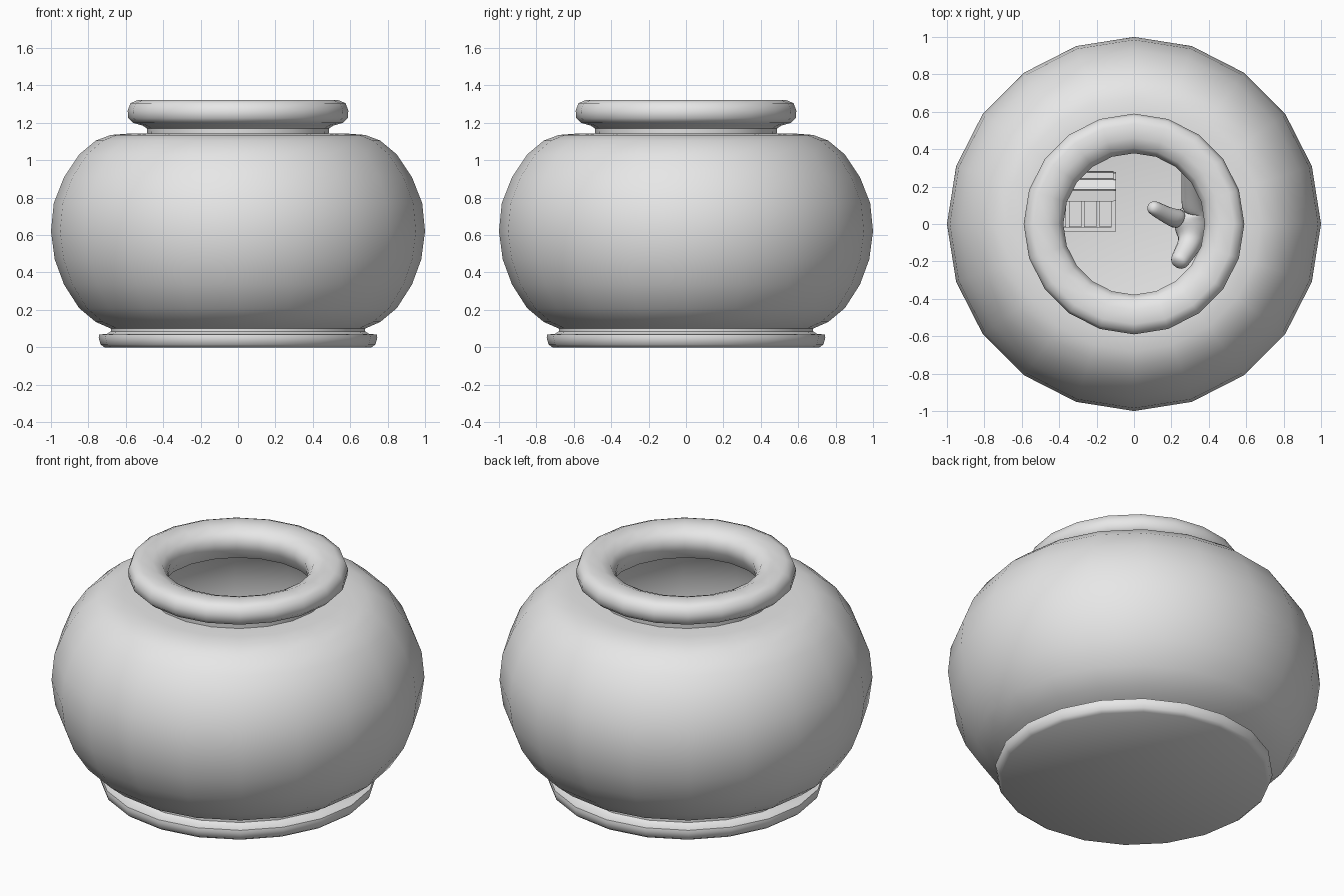
import bpy, bmesh, math
from mathutils import Matrix, Vector

cube = bpy.data.objects.get("Cube")
if cube:
    bpy.data.objects.remove(cube, do_unlink=True)

grey = bpy.data.materials.new("plain grey")
grey.use_nodes = True
grey.diffuse_color = (0.8, 0.8, 0.8, 1)
grey.node_tree.nodes["Principled BSDF"].inputs["Base Color"].default_value = (0.8, 0.8, 0.8, 1)


def make_object(name, bm, angle=None):
    mesh = bpy.data.meshes.new(name)
    bmesh.ops.recalc_face_normals(bm, faces=bm.faces)
    bm.to_mesh(mesh)
    bm.free()
    mesh.materials.append(grey)
    obj = bpy.data.objects.new(name, mesh)
    bpy.context.collection.objects.link(obj)
    if angle:
        bpy.ops.object.select_all(action="DESELECT")
        obj.select_set(True)
        bpy.context.view_layer.objects.active = obj
        bpy.ops.object.shade_smooth_by_angle(angle=math.radians(angle))
    return obj


def lathe(name, profile, sides=20, angle=50):
    bm = bmesh.new()
    verts = [bm.verts.new((r, 0, z)) for r, z in profile]
    edges = [bm.edges.new(pair) for pair in zip(verts, verts[1:])]
    bmesh.ops.spin(bm, geom=verts + edges, axis=(0, 0, 1), cent=(0, 0, 0),
                   angle=math.tau, steps=sides, use_duplicate=False)
    bmesh.ops.remove_doubles(bm, verts=bm.verts, dist=0.0005)
    return make_object(name, bm, angle)


def add_box(bm, centre, size, turn=Matrix()):
    bmesh.ops.create_cube(bm, size=1, matrix=turn @ Matrix.Translation(centre)
                          @ Matrix.Diagonal((*size, 1)))


# Bowl: foot, double-walled belly and rolled rim in one turned profile
foot = [(0, 0), (0.715, 0), (0.735, 0.015), (0.745, 0.05), (0.742, 0.068),
        (0.70, 0.072), (0.68, 0.085)]
belly = [(0.68, 0.10), (0.76, 0.135), (0.85, 0.21), (0.93, 0.335), (0.98, 0.47),
         (1.0, 0.62), (0.985, 0.77), (0.93, 0.91), (0.85, 1.03), (0.76, 1.105),
         (0.68, 1.135), (0.59, 1.142)]
rim = [(0.485, 1.142), (0.487, 1.17), (0.51, 1.185), (0.56, 1.20), (0.587, 1.225),
       (0.59, 1.265), (0.575, 1.305), (0.535, 1.322), (0.46, 1.318), (0.405, 1.295),
       (0.378, 1.25), (0.385, 1.20), (0.42, 1.14)]
inside = [(r * 0.97, 0.62 + (z - 0.62) * 0.97) for r, z in reversed(belly)]
lathe("bowl", foot + belly + rim + inside + [(0, inside[-1][1])])

# Treasure chest: open box with planks and a tilted barrel lid
floor = 0.115
left, right, front, back, height = -0.52, -0.11, -0.03, 0.2, 0.24
mid_x, mid_y = (left + right) / 2, (front + back) / 2
width, depth = right - left, back - front
bm = bmesh.new()
add_box(bm, (mid_x, mid_y, floor + 0.04), (width, depth, 0.08))
for y in (front, back):
    add_box(bm, (mid_x, y, floor + height / 2), (width + 0.02, 0.025, height))
for x in (left, right):
    add_box(bm, (x, mid_y, floor + height / 2), (0.025, depth, height))
for i in range(5):
    x = left + width * (i + 0.5) / 5
    add_box(bm, (x, mid_y, floor + 0.085), (width / 5 - 0.015, depth - 0.03, 0.015))
make_object("chest_box", bm)

bm = bmesh.new()
hinge = Matrix.Translation((0, back, floor + height)) @ Matrix.Rotation(math.radians(-70), 4, "X")
planks = 6
radius = depth / 2
for i in range(planks):
    a = math.pi * (i + 0.5) / planks
    turn = (hinge @ Matrix.Translation((mid_x, -radius, 0))
            @ Matrix.Rotation(a, 4, "X"))
    add_box(bm, (0, radius * 0.95, 0), (width, 0.022, radius * 0.52), turn)
for x in (left, right):
    for i in range(planks):
        a = math.pi * (i + 0.5) / planks
        turn = hinge @ Matrix.Translation((x, -radius, 0)) @ Matrix.Rotation(a, 4, "X")
        add_box(bm, (0, radius / 2, 0), (0.025, radius, radius * 0.5), turn)
make_object("chest_lid", bm)

# Coral: branching skeleton thickened by a skin
bm = bmesh.new()
sizes = []


def branch(start, steps):
    last = start
    for point, size in steps:
        vert = bm.verts.new(point)
        sizes.append(size)
        if last:
            bm.edges.new((last, vert))
        last = vert
    return last


trunk = branch(None, [((0.36, 0.0, floor), 0.1), ((0.33, -0.02, 0.28), 0.08)])
branch(trunk, [((0.19, 0.04, 0.42), 0.05), ((0.08, 0.10, 0.53), 0.04)])
branch(trunk, [((0.28, -0.14, 0.36), 0.065), ((0.23, -0.22, 0.44), 0.05)])
branch(trunk, [((0.31, 0.16, 0.42), 0.06), ((0.30, 0.35, 0.57), 0.05), ((0.30, 0.52, 0.70), 0.045)])
coral = make_object("coral", bm)
skin = coral.modifiers.new("Skin", "SKIN")
skin.use_smooth_shade = True
for item, size in zip(coral.data.skin_vertices[0].data, sizes):
    item.radius = (size, size)
coral.data.skin_vertices[0].data[0].use_root = True
coral.modifiers.new("Round", "SUBSURF").levels = 2
